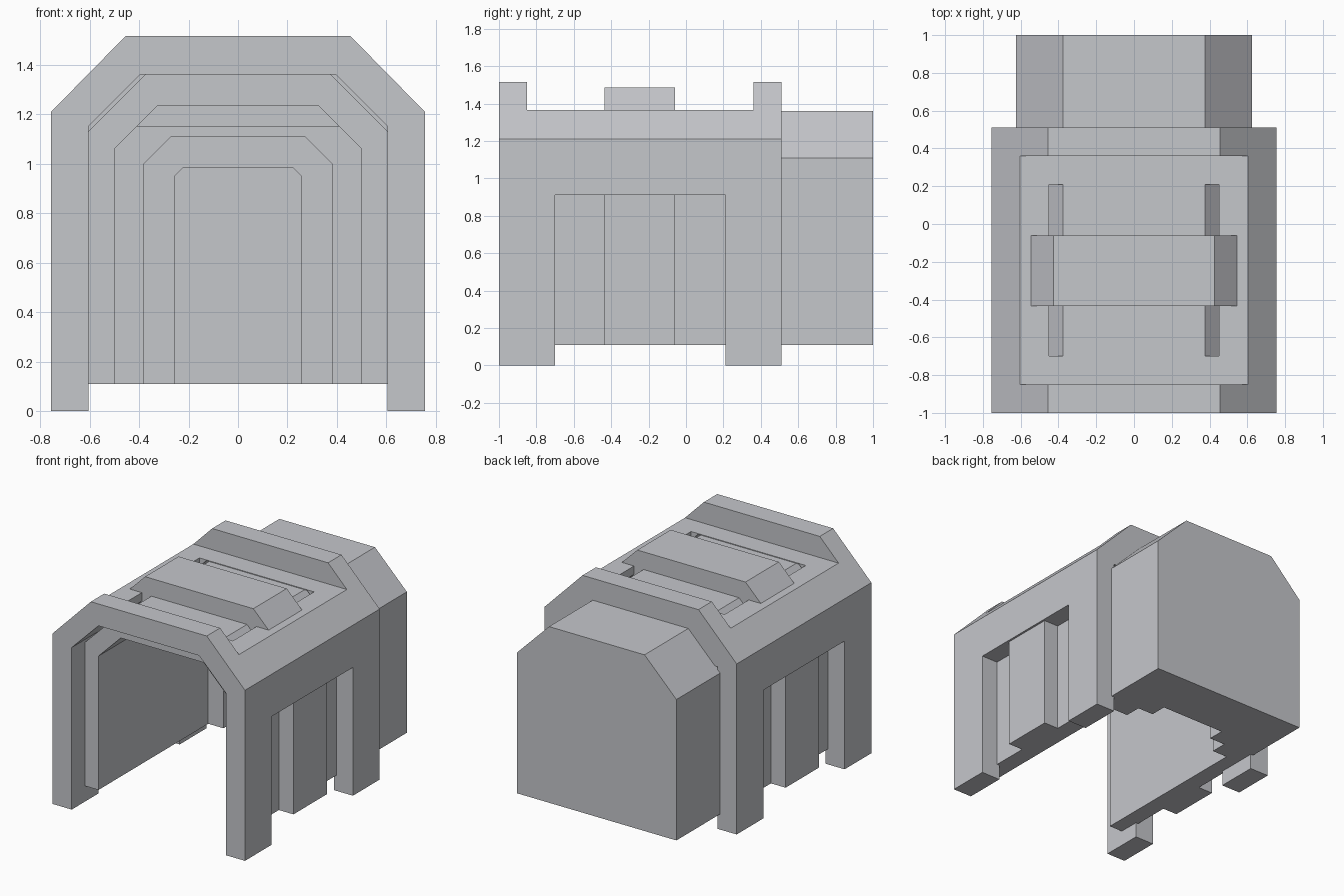
import bpy
import bmesh

cube = bpy.data.objects.get("Cube")
if cube:
    bpy.data.objects.remove(cube, do_unlink=True)

# One flat grey
GREY = (0.56, 0.57, 0.60, 1.0)
grey = bpy.data.materials.new("light_grey")
grey.use_nodes = True
grey.diffuse_color = GREY
grey.node_tree.nodes["Principled BSDF"].inputs["Base Color"].default_value = GREY


def prism(name, profile, y0, y1):
    """Extrude an x-z profile along y."""
    bm = bmesh.new()
    face = bm.faces.new([bm.verts.new((x, y0, z)) for x, z in profile])
    grown = bmesh.ops.extrude_face_region(bm, geom=[face])["geom"]
    verts = [v for v in grown if isinstance(v, bmesh.types.BMVert)]
    bmesh.ops.translate(bm, verts=verts, vec=(0, y1 - y0, 0))
    bmesh.ops.recalc_face_normals(bm, faces=bm.faces)
    mesh = bpy.data.meshes.new(name)
    bm.to_mesh(mesh)
    bm.free()
    mesh.materials.append(grey)
    obj = bpy.data.objects.new(name, mesh)
    bpy.context.collection.objects.link(obj)
    return obj


def vault(half, shoulder, flat, top, bottom):
    """Symmetric outline with 45 degree shoulders."""
    right = [(half, bottom), (half, shoulder), (flat, top)]
    return right + [(-x, z) for x, z in reversed(right)]


def slab(half, bottom, top):
    return [(half, bottom), (half, top), (-half, top), (-half, bottom)]


def carve(obj, cutters):
    """Subtract each (profile, y0, y1) from the object."""
    for profile, y0, y1 in cutters:
        cutter = prism("cutter", profile, y0, y1)
        cutter.hide_render = True
        mod = obj.modifiers.new("cut", "BOOLEAN")
        mod.operation = "DIFFERENCE"
        mod.solver = "EXACT"
        mod.object = cutter
        bpy.context.view_layer.objects.active = obj
        bpy.ops.object.modifier_apply(modifier=mod.name)
        bpy.data.objects.remove(cutter, do_unlink=True)


# Outer shell: end frames, legs, sunken roof with a slot, open sides
shell = prism("outer_shell", vault(0.755, 1.21, 0.455, 1.515, 0), -1, 0.51)
carve(shell, [
    (vault(0.605, 1.15, 0.395, 1.36, -0.1), -1.1, 0.36),
    (slab(0.605, -0.1, 1.15), 0.3, 0.6),
    (slab(1, 1.365, 2), -0.85, 0.36),
    (slab(0.45, 1.2, 2), -0.7, 0.21),
    (slab(1, -0.2, 0.91), -0.7, 0.21),
])

# Inner body: long vaulted hall whose tunnel narrows in steps at the back
body = prism("inner_body", vault(0.625, 1.11, 0.375, 1.36, 0.11), -0.85, 1)
carve(body, [
    (vault(0.5, 1.06, 0.325, 1.235, 0), -0.95, 0.38),
    (vault(0.38, 1.0, 0.27, 1.11, 0), -0.95, 0.5),
    (vault(0.255, 0.95, 0.22, 0.985, 0), -0.95, 0.62),
])

# Raised band wrapping the middle of the body
band = prism("middle_band", vault(0.74, 1.17, 0.425, 1.485, 0.11), -0.435, -0.06)
carve(band, [(vault(0.56, 1.085, 0.35, 1.295, 0), -0.6, 0.1)])
